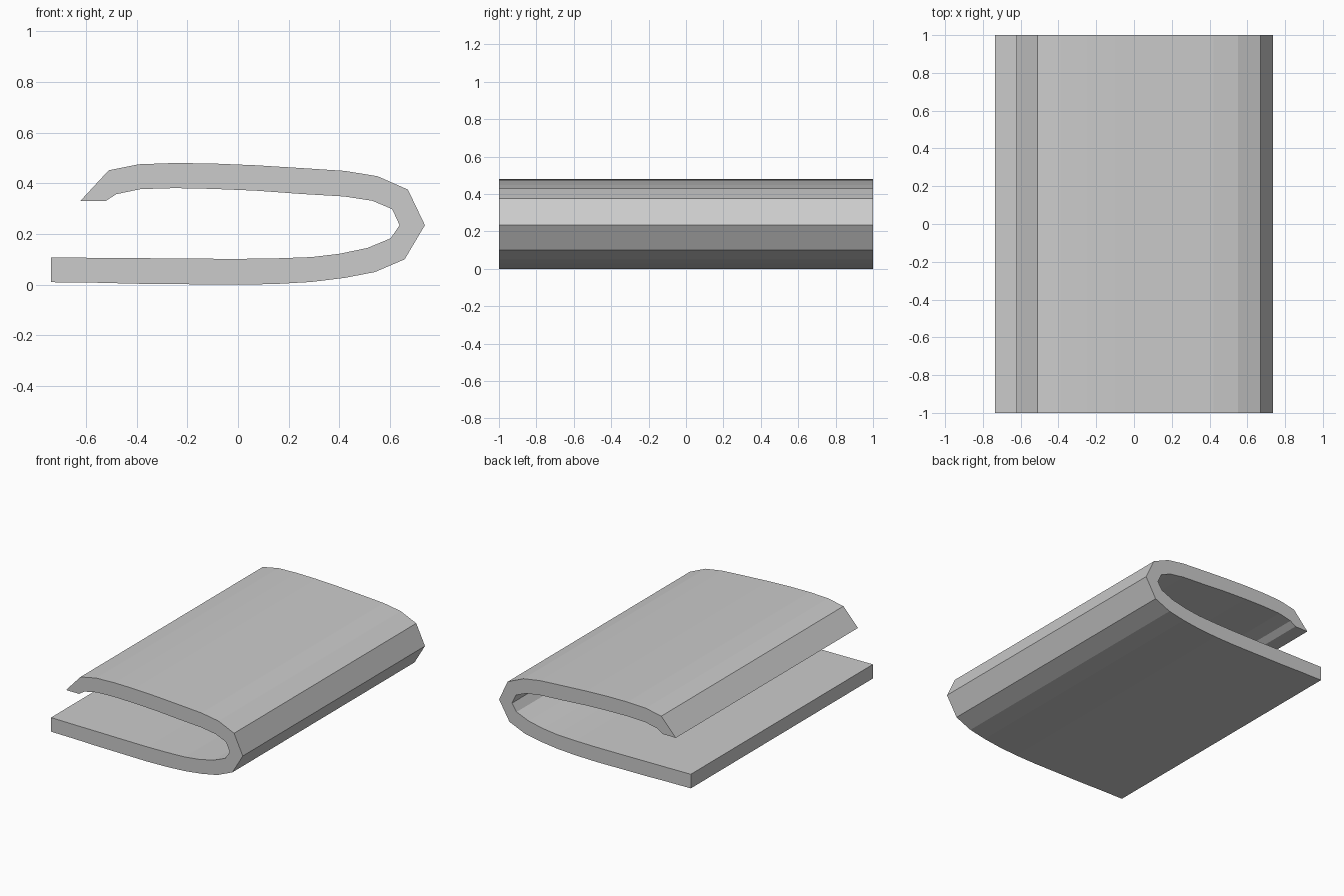
import bpy, bmesh

# Folded strip cross-section: (outer x, outer z, inner x, inner z) from the
# bottom lip, round the bend on the right, to the pointed upper lip
SECTION = [
    (-0.737, 0.010, -0.737, 0.108), (-0.56, 0.008, -0.56, 0.106),
    (-0.40, 0.004, -0.40, 0.105), (-0.20, 0.002, -0.20, 0.103),
    (0.0, 0.0, 0.0, 0.102), (0.15, 0.003, 0.15, 0.104),
    (0.29, 0.011, 0.29, 0.109), (0.42, 0.027, 0.40, 0.122),
    (0.54, 0.050, 0.51, 0.145), (0.657, 0.100, 0.602, 0.183),
    (0.737, 0.235, 0.637, 0.235), (0.67, 0.375, 0.608, 0.298),
    (0.55, 0.428, 0.53, 0.331), (0.42, 0.449, 0.42, 0.348),
    (0.25, 0.460, 0.25, 0.358), (0.07, 0.471, 0.07, 0.371),
    (-0.10, 0.478, -0.10, 0.378), (-0.25, 0.480, -0.25, 0.381),
    (-0.39, 0.475, -0.385, 0.377), (-0.51, 0.451, -0.48, 0.357),
    (-0.622, 0.330, -0.522, 0.330),
]

bm = bmesh.new()

# Front end as a ribbon of quads
rows = [(bm.verts.new((ox, -1, oz)), bm.verts.new((ix, -1, iz)))
        for ox, oz, ix, iz in SECTION]
cap = [bm.faces.new((a[0], b[0], b[1], a[1])) for a, b in zip(rows, rows[1:])]

# Extrude along the full depth
ext = bmesh.ops.extrude_face_region(bm, geom=cap, use_keep_orig=True)
back = [g for g in ext["geom"] if isinstance(g, bmesh.types.BMVert)]
bmesh.ops.translate(bm, verts=back, vec=(0, 2, 0))
bmesh.ops.recalc_face_normals(bm, faces=bm.faces)

mesh = bpy.data.meshes.new("folded_strip")
bm.to_mesh(mesh)
bm.free()
bpy.context.collection.objects.link(bpy.data.objects.new("folded_strip", mesh))
